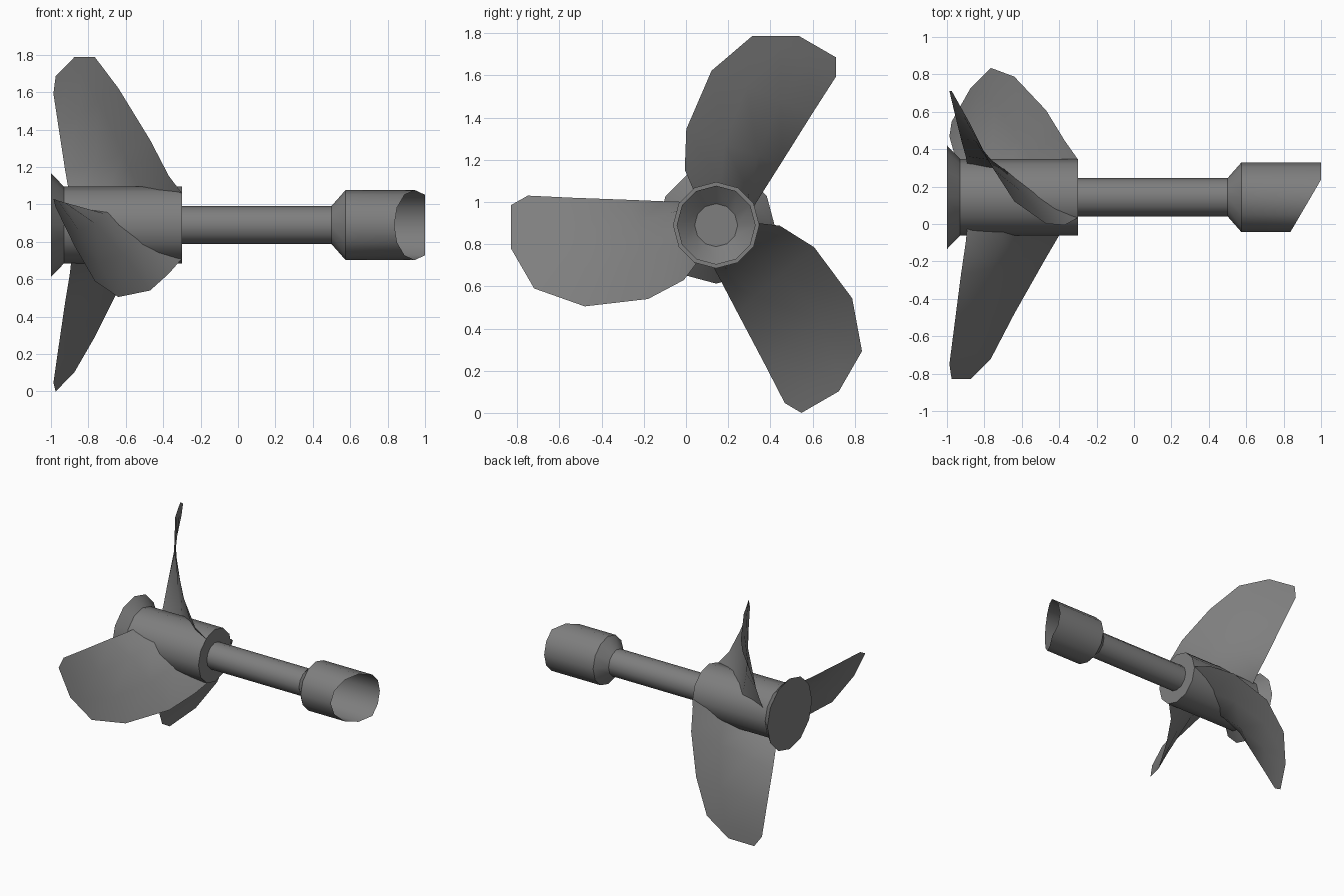
import bpy, bmesh, math
from mathutils import Vector, Matrix

if "Cube" in bpy.data.objects:
    bpy.data.objects.remove(bpy.data.objects["Cube"])

CY, CZ = 0.143, 0.89   # shaft axis, running along x
SIDES = 12

dark = bpy.data.materials.new("dark_metal")
dark.diffuse_color = (0.21, 0.21, 0.21, 1)
dark.use_nodes = True
dark.node_tree.nodes["Principled BSDF"].inputs["Base Color"].default_value = dark.diffuse_color


def finish(bm, name, angle):
    bmesh.ops.recalc_face_normals(bm, faces=bm.faces)
    me = bpy.data.meshes.new(name)
    bm.to_mesh(me)
    bm.free()
    me.shade_smooth()
    me.set_sharp_from_angle(angle=math.radians(angle))
    me.materials.append(dark)
    ob = bpy.data.objects.new(name, me)
    bpy.context.collection.objects.link(ob)
    return ob


def lathe(name, profile, cap_start=False, cap_end=False, trim=None):
    """Revolve (x, radius) points around the shaft axis."""
    bm = bmesh.new()
    rings = []
    for x, r in profile:
        ring = []
        for i in range(SIDES):
            a = 2 * math.pi * i / SIDES
            ring.append(bm.verts.new((x, CY + r * math.cos(a), CZ + r * math.sin(a))))
        rings.append(ring)
    for a, b in zip(rings, rings[1:]):
        for i in range(SIDES):
            j = (i + 1) % SIDES
            bm.faces.new((a[i], a[j], b[j], b[i]))
    if cap_start:
        bm.faces.new(rings[0])
    if cap_end:
        bm.faces.new(rings[-1])
    if trim:
        for v in rings[-1]:
            v.co.x = trim(v.co.y)
    return finish(bm, name, 35)


# hub with flared rear cone
lathe("hub", [(-1, 0.277), (-0.93, 0.205), (-0.3, 0.205)], True, True)
# shaft
lathe("shaft", [(-0.3, 0.102), (0.5, 0.102)], False, True)
# open socket with an obliquely cut mouth
lathe("socket", [(0.5, 0.102), (0.575, 0.187), (1, 0.187)],
      trim=lambda y: min(1.0, 0.838 + 0.585 * (y + 0.04)))

# blade sections from root to tip: leading point, trailing point, camber
SECTIONS = [
    ((-0.89, 0.00, 1.00), (-0.30, 0.05, 0.71), 0.075),
    ((-0.90, -0.10, 1.003), (-0.37, -0.01, 0.63), 0.07),
    ((-0.925, -0.27, 1.01), (-0.47, -0.18, 0.54), 0.045),
    ((-0.96, -0.54, 1.02), (-0.64, -0.48, 0.505), 0.01),
    ((-0.987, -0.75, 1.03), (-0.765, -0.72, 0.59), 0.0),
    ((-0.975, -0.83, 0.985), (-0.875, -0.83, 0.78), 0.0),
]


def blade(name, turn):
    bm = bmesh.new()
    rows = []
    for lead, trail, camber in SECTIONS:
        lead, trail = Vector(lead), Vector(trail)
        bulge = Vector((0.25, 0, 1)) * camber
        pts = [lead, lead.lerp(trail, 1 / 3) + bulge,
               lead.lerp(trail, 2 / 3) + bulge * 0.8, trail]
        rows.append([bm.verts.new(p) for p in pts])
    for a, b in zip(rows, rows[1:]):
        for i in range(3):
            bm.faces.new((a[i], a[i + 1], b[i + 1], b[i]))
    bmesh.ops.rotate(bm, verts=bm.verts, cent=(0, CY, CZ),
                     matrix=Matrix.Rotation(turn, 3, 'X'))
    return finish(bm, name, 60)


# three blades around the hub
for k in range(3):
    blade(f"blade_{k + 1}", k * 2 * math.pi / 3)
